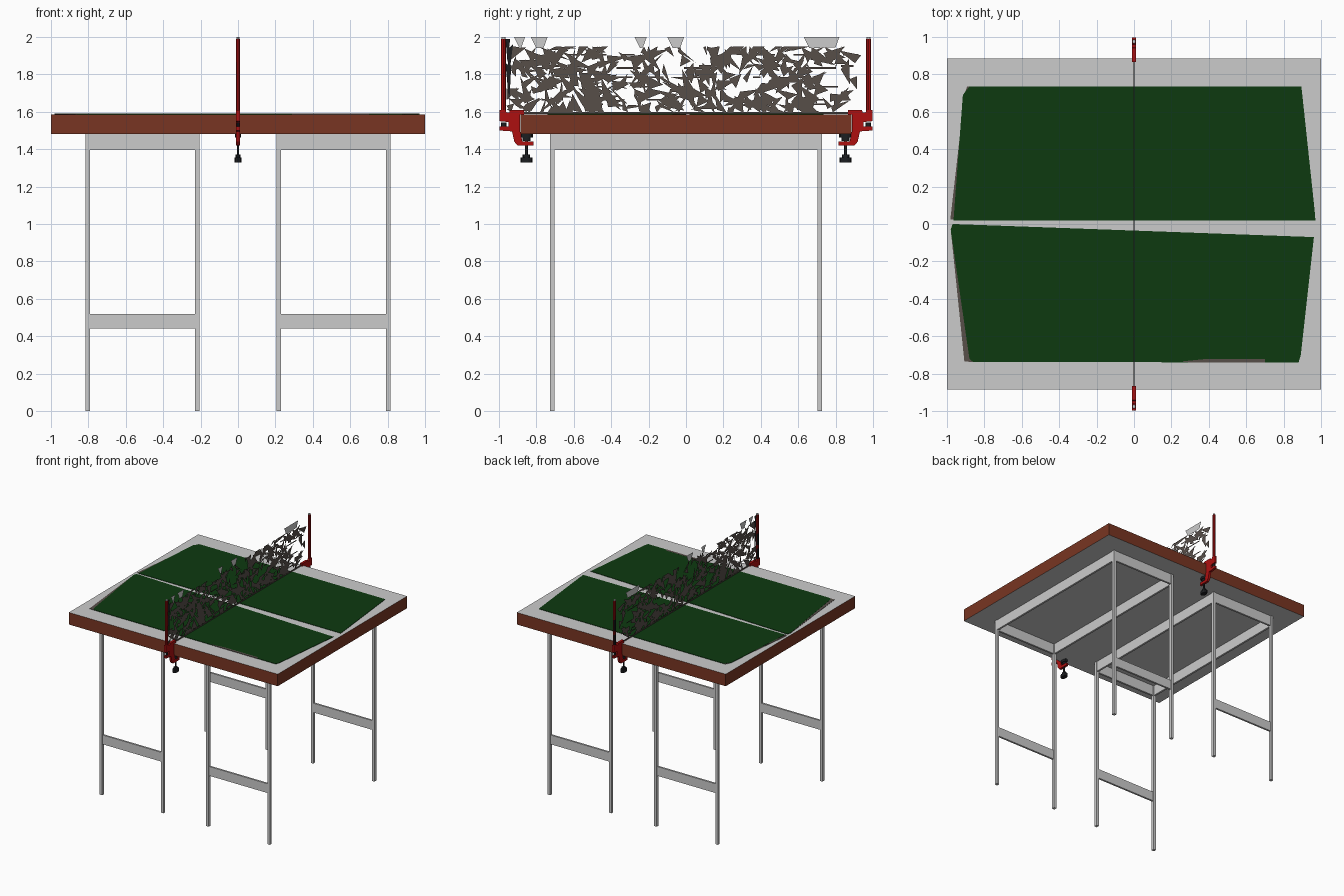
import bpy, bmesh, math, random
from mathutils import Vector

if "Cube" in bpy.data.objects:
    bpy.data.objects.remove(bpy.data.objects["Cube"])

random.seed(7)


def mat(name, rgb):
    m = bpy.data.materials.new(name)
    m.diffuse_color = (*rgb, 1)
    m.use_nodes = True
    m.node_tree.nodes["Principled BSDF"].inputs["Base Color"].default_value = m.diffuse_color
    return m


GREY = mat("light grey", (0.60, 0.60, 0.60))
BROWN = mat("brown wood", (0.19, 0.036, 0.016))
GREEN = mat("dark green", (0.004, 0.042, 0.005))
RED = mat("red metal", (0.42, 0.005, 0.005))
BLACK = mat("black", (0.012, 0.013, 0.015))
NET = mat("net grey brown", (0.095, 0.077, 0.066))


def finish(name, bm, *mats):
    me = bpy.data.meshes.new(name)
    bm.to_mesh(me)
    bm.free()
    for m in mats:
        me.materials.append(m)
    ob = bpy.data.objects.new(name, me)
    bpy.context.collection.objects.link(ob)
    return ob


def add_box(bm, lo, hi):
    """Box between two opposite corners, in any order."""
    r = bmesh.ops.create_cube(bm, size=1)
    for v in r["verts"]:
        v.co = Vector([(a + b) / 2 + c * abs(b - a) for a, b, c in zip(lo, hi, v.co)])


def prism(name, pts, offset, m):
    """Extrude a 3D outline by an offset vector."""
    bm = bmesh.new()
    f = bm.faces.new([bm.verts.new(p) for p in pts])
    r = bmesh.ops.extrude_face_region(bm, geom=[f], use_keep_orig=True)
    bmesh.ops.translate(bm, vec=offset, verts=[g for g in r["geom"] if isinstance(g, bmesh.types.BMVert)])
    bmesh.ops.recalc_face_normals(bm, faces=bm.faces)
    return finish(name, bm, m)


def add_cyl(bm, y, z0, z1, rx, ry, seg=10):
    r = bmesh.ops.create_cone(bm, cap_ends=True, segments=seg, radius1=1, radius2=1, depth=1)
    for v in r["verts"]:
        v.co = (v.co.x * rx, y + v.co.y * ry, (z0 + z1) / 2 + v.co.z * (z1 - z0))


# table top: brown edge, grey faces above and below
bm = bmesh.new()
add_box(bm, (-1, -0.885, 1.482), (1, 0.885, 1.586))
bm.normal_update()
for f in bm.faces:
    f.material_index = 0 if abs(f.normal.z) > 0.5 else 1
finish("table_top", bm, GREY, BROWN)

# painted green halves, with thin undercoat slivers at their edges
halves = {
    "back_green_panel": [(-0.965, 0.02), (0.97, 0.02), (0.965, 0.08), (0.895, 0.735), (-0.88, 0.735), (-0.915, 0.69)],
    "front_green_panel": [(-0.97, 0), (-0.98, -0.03), (-0.88, -0.72), (-0.86, -0.738), (0.88, -0.74),
                          (0.892, -0.7), (0.962, -0.07)],
}
for n, p in halves.items():
    prism(n, [(x, y, 1.5855) for x, y in p], (0, 0, 0.004), GREEN)
slivers = {
    "back_edge_sliver": [(-0.982, 0.025), (-0.92, 0.025), (-0.86, 0.735), (-0.892, 0.735), (-0.905, 0.70)],
    "front_edge_sliver": [(-0.98, -0.03), (-0.86, -0.06), (-0.86, -0.738), (-0.907, -0.735)],
    "front_side_sliver": [(0.25, -0.735), (0.38, -0.722), (0.70, -0.722), (0.70, -0.741), (0.30, -0.7405)],
}
for n, p in slivers.items():
    top = 0.0045 if n == "front_side_sliver" else 0.003
    prism(n, [(x, y, 1.5855) for x, y in p], (0, 0, top), NET)

# two leg frames
for side, sx in (("left", -1), ("right", 1)):
    legs, aprons, rails = bmesh.new(), bmesh.new(), bmesh.new()
    for x in (0.205, 0.791):
        for sy in (-1, 1):
            add_box(legs, (sx * x, sy * 0.703, 0), (sx * (x + 0.024), sy * 0.728, 1.482))
        add_box(aprons, (sx * (x + 0.004), -0.715, 1.395), (sx * (x + 0.020), 0.715, 1.482))
    for sy in (-1, 1):
        add_box(aprons, (sx * 0.215, sy * 0.708, 1.395), (sx * 0.805, sy * 0.724, 1.482))
        add_box(rails, (sx * 0.215, sy * 0.708, 0.44), (sx * 0.805, sy * 0.724, 0.52))
    finish(side + "_legs", legs, GREY)
    finish(side + "_aprons", aprons, GREY)
    finish(side + "_lower_rails", rails, GREY)

# net clamps and posts
profile = [(0.865, 1.61), (0.94, 1.61), (0.945, 1.597), (0.96, 1.597), (0.965, 1.61), (0.998, 1.61),
           (0.998, 1.55), (0.95, 1.545), (0.95, 1.52), (0.998, 1.52), (0.998, 1.50), (0.93, 1.495),
           (0.918, 1.44), (0.90, 1.42), (0.815, 1.42), (0.815, 1.442), (0.875, 1.442), (0.888, 1.50),
           (0.888, 1.586), (0.865, 1.586)]
for side, s in (("front", -1), ("back", 1)):
    prism(side + "_clamp", [(-0.01, s * y, z) for y, z in profile], (0.02, 0, 0), RED)
    bm = bmesh.new()
    add_cyl(bm, s * 0.853, 1.462, 1.482, 0.018, 0.034)
    add_cyl(bm, s * 0.853, 1.445, 1.465, 0.012, 0.022)
    add_cyl(bm, s * 0.853, 1.35, 1.47, 0.006, 0.008)
    add_cyl(bm, s * 0.853, 1.33, 1.356, 0.021, 0.033)
    add_cyl(bm, s * 0.853, 1.356, 1.372, 0.014, 0.020)
    finish(side + "_clamp_screw", bm, BLACK)
    bm = bmesh.new()
    add_cyl(bm, s * 0.975, 1.521, 1.544, 0.008, 0.014)
    finish(side + "_tension_knob", bm, BLACK)
    bm = bmesh.new()
    levels = [1.59, 1.70, 1.73, 1.83, 1.865, 1.99]
    for i, (a, b) in enumerate(zip(levels, levels[1:])):
        n = len(bm.faces)
        add_cyl(bm, s * 0.976, a, b, 0.010, 0.013, 8)
        bm.faces.ensure_lookup_table()
        for f in bm.faces[n:]:
            f.material_index = i % 2
    finish(side + "_post", bm, RED, BLACK)
    bm = bmesh.new()
    add_cyl(bm, s * 0.976, 1.99, 2.0, 0.008, 0.011, 8)
    finish(side + "_post_cap", bm, GREY)

# torn net: flat random shards and broken cords in the middle plane
bm = bmesh.new()


def shard(cy, cz, length, width, ang):
    d = Vector((math.cos(ang), math.sin(ang)))
    n = Vector((-d.y, d.x))
    c = Vector((cy, cz))
    pts = [c - d * length / 2, c + d * length / 2 + n * width * random.uniform(-0.5, 0.5),
           c + d * length * random.uniform(-0.4, 0.3) + n * width]
    bm.faces.new([bm.verts.new((0, min(max(p.x, -0.96), 0.96), min(max(p.y, 1.595), 1.95))) for p in pts])


for i in range(330):
    y = random.uniform(-0.93, 0.72) if random.random() < 0.94 else random.uniform(0.7, 0.93)
    shard(y, 1.6 + 0.35 * random.random() ** 1.15, random.uniform(0.06, 0.16),
          random.uniform(0.015, 0.06), random.uniform(0, math.pi))
for i in range(50):
    y, w = random.uniform(-0.9, 0.85), random.uniform(0.04, 0.12)
    z = random.choice([1.635, 1.66, 1.73, 1.75, 1.78, 1.83, 1.84, 1.90])
    bm.faces.new([bm.verts.new((0, y + a * w, z + b * 0.009)) for a, b in ((0, 0), (1, 0), (1, 1), (0, 1))])
finish("torn_net", bm, NET)

# bottom cord, scraps of top tape, dark scraps by the front post
bm = bmesh.new()
add_box(bm, (-0.002, -0.865, 1.588), (0.002, 0.865, 1.599))
finish("net_bottom_cord", bm, NET)
bm = bmesh.new()
for y0, y1 in ((-0.92, -0.86), (-0.83, -0.74), (-0.275, -0.21), (-0.10, -0.01), (0.63, 0.82)):
    bm.faces.new([bm.verts.new((0.001, y, z)) for y, z in
                  ((y0, 2.0), (y0 + 0.03, 1.94), (y1 - 0.02, 1.945), (y1, 2.0))])
finish("top_tape_scraps", bm, GREY)
bm = bmesh.new()
for tri in (((-0.965, 1.99), (-0.94, 1.99), (-0.955, 1.87)), ((-0.965, 1.86), (-0.935, 1.84), (-0.945, 1.64)),
            ((-0.96, 1.93), (-0.925, 1.96), (-0.945, 1.80))):
    bm.faces.new([bm.verts.new((0.0015, *p)) for p in tri])
finish("dark_net_scraps", bm, BLACK)
